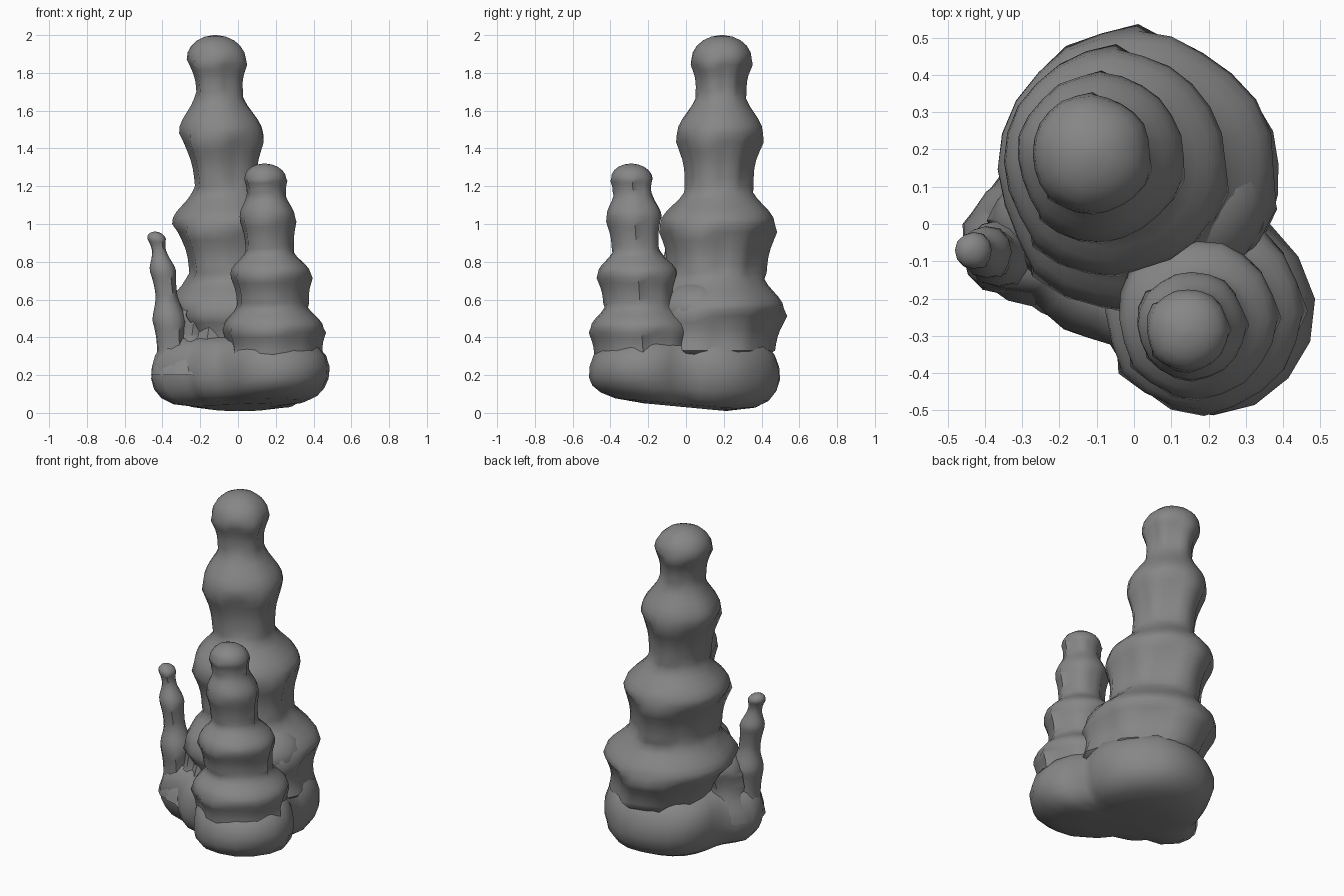
import bpy, bmesh, math, random
from mathutils import Vector, noise

default_cube = bpy.data.objects.get("Cube")
if default_cube:
    bpy.data.objects.remove(default_cube, do_unlink=True)

random.seed(4)

grey = (.24, .24, .24, 1)
stone = bpy.data.materials.new("grey_stone")
stone.use_nodes = True
stone.diffuse_color = grey
stone.node_tree.nodes["Principled BSDF"].inputs["Base Color"].default_value = grey


def build(name, rings):
    """Bridge stacked rings of points, cap both ends and shade the part."""
    bm = bmesh.new()
    loops = [[bm.verts.new(point) for point in ring] for ring in rings]
    for low, high in zip(loops, loops[1:]):
        for i in range(len(low)):
            bm.faces.new((low[i - 1], low[i], high[i], high[i - 1]))
    bm.faces.new(reversed(loops[0]))
    bm.faces.new(loops[-1])
    bmesh.ops.recalc_face_normals(bm, faces=bm.faces)
    mesh = bpy.data.meshes.new(name)
    bm.to_mesh(mesh)
    bm.free()
    mesh.materials.append(stone)
    part = bpy.data.objects.new(name, mesh)
    bpy.context.collection.objects.link(part)
    bpy.ops.object.select_all(action='DESELECT')
    part.select_set(True)
    bpy.context.view_layer.objects.active = part
    bpy.ops.object.shade_smooth_by_angle(angle=math.radians(55))


def directions(sides):
    """Unit vectors evenly spread around the upright axis."""
    turns = [math.tau * i / sides for i in range(sides)]
    return [Vector((math.cos(turn), math.sin(turn), 0)) for turn in turns]


def profile(knots, top, steps=6):
    """Ease between swellings and necks given as (height, radius), then dome over."""
    points = []
    for (low, start), (high, end) in zip(knots, knots[1:]):
        # necks stay straight for longer below a swelling than above it
        delay = 1.6 if end > start else 1
        for step in range(steps):
            t = step / steps
            ease = (1 - math.cos(math.pi * t ** delay)) / 2
            points.append((low + (high - low) * t, start + (end - start) * ease))
    last, radius = knots[-1]
    for step in range(steps):
        angle = math.pi / 2 * step / (steps - .8)
        points.append((last + (top - last) * math.sin(angle), radius * math.cos(angle)))
    return points


def spire(name, foot, tip, top, knots, sides, lean=1, flute=.1):
    """A leaning stack of swellings with drip flutes hanging below each of them."""
    points = profile(knots, top)
    bottom = knots[0][0]
    drips = [random.uniform(-1, 1) for side in range(sides)]
    rings = []
    for k, (height, radius) in enumerate(points):
        t = ((height - bottom) / (top - bottom)) ** lean
        centre = Vector(foot).lerp(Vector(tip), t).to_3d()
        centre.z = height
        overhung = k + 1 < len(points) and points[k + 1][1] > radius
        groove = flute if overhung else flute / 6
        ring = []
        for out, drip in zip(directions(sides), drips):
            lump = noise.noise(out * 2 + Vector((0, 0, height * 4))) * .04
            ring.append(centre + out * radius * (1 + groove * drip + lump))
        rings.append(ring)
    build(name, rings)


# Three spires of decreasing height
spire("tall_spire", foot=(.25, .06), tip=(-.12, .19), top=2, sides=24, lean=.25,
      knots=[(.2, .1), (.33, .32), (.55, .37), (.74, .25), (1, .3), (1.2, .17),
             (1.48, .225), (1.7, .125), (1.87, .16)])
spire("middle_spire", foot=(.2, -.22), tip=(.14, -.29), top=1.32, sides=20,
      knots=[(.2, .22), (.3, .24), (.45, .265), (.58, .18), (.74, .21), (.87, .125),
             (1.04, .145), (1.17, .1), (1.24, .11)])
spire("thin_spire", foot=(-.35, -.08), tip=(-.44, -.07), top=.96, sides=12, lean=2,
      knots=[(.2, .11), (.33, .08), (.48, .09), (.62, .06), (.75, .07),
             (.86, .04), (.92, .05)])

# Fluted ledges and mounds that fuse the spires together
spire("side_ledge", foot=(-.27, -.04), tip=(-.22, .03), top=.6, sides=16, flute=.2,
      knots=[(.2, .18), (.4, .13), (.5, .14)])
spire("front_ledge", foot=(-.16, -.08), tip=(-.08, .1), top=.75, sides=18, flute=.2,
      knots=[(.2, .18), (.3, .15), (.6, .17)])
spire("bridge_mound", foot=(.18, .05), tip=(.15, .07), top=.7, sides=16,
      knots=[(.3, .15), (.54, .2)])

# Base slab: its footprint is the union of one disc under each group of spires
discs = [((.02, .13), .37), ((.2, -.23), .28), ((-.33, -.05), .14), ((-.05, -.05), .27)]


def reach(out):
    """Distance from the middle to the far edge of the discs in one direction."""
    best = 0
    for centre, radius in discs:
        offset = Vector(centre).to_3d()
        along = out.dot(offset)
        inside = radius ** 2 - offset.length_squared + along ** 2
        if inside > 0:
            best = max(best, along + math.sqrt(inside))
    return best


layers = 10
slab = []
for layer in range(layers):
    angle = math.pi * ((layer + .3) / (layers - .4) - .5)
    spread = math.cos(angle) ** .35
    height = .21 + .2 * math.sin(angle)
    ring = []
    for out in directions(32):
        bump = 1 + .04 * noise.noise(out * 3 + Vector((0, 0, height * 5)))
        point = out * reach(out) * spread * bump
        # the underside rises a little towards the front
        lift = max(0, .2 - height) * max(0, .2 - point.y) / 2
        point.z = height + lift
        ring.append(point)
    slab.append(ring)
build("base_slab", slab)
